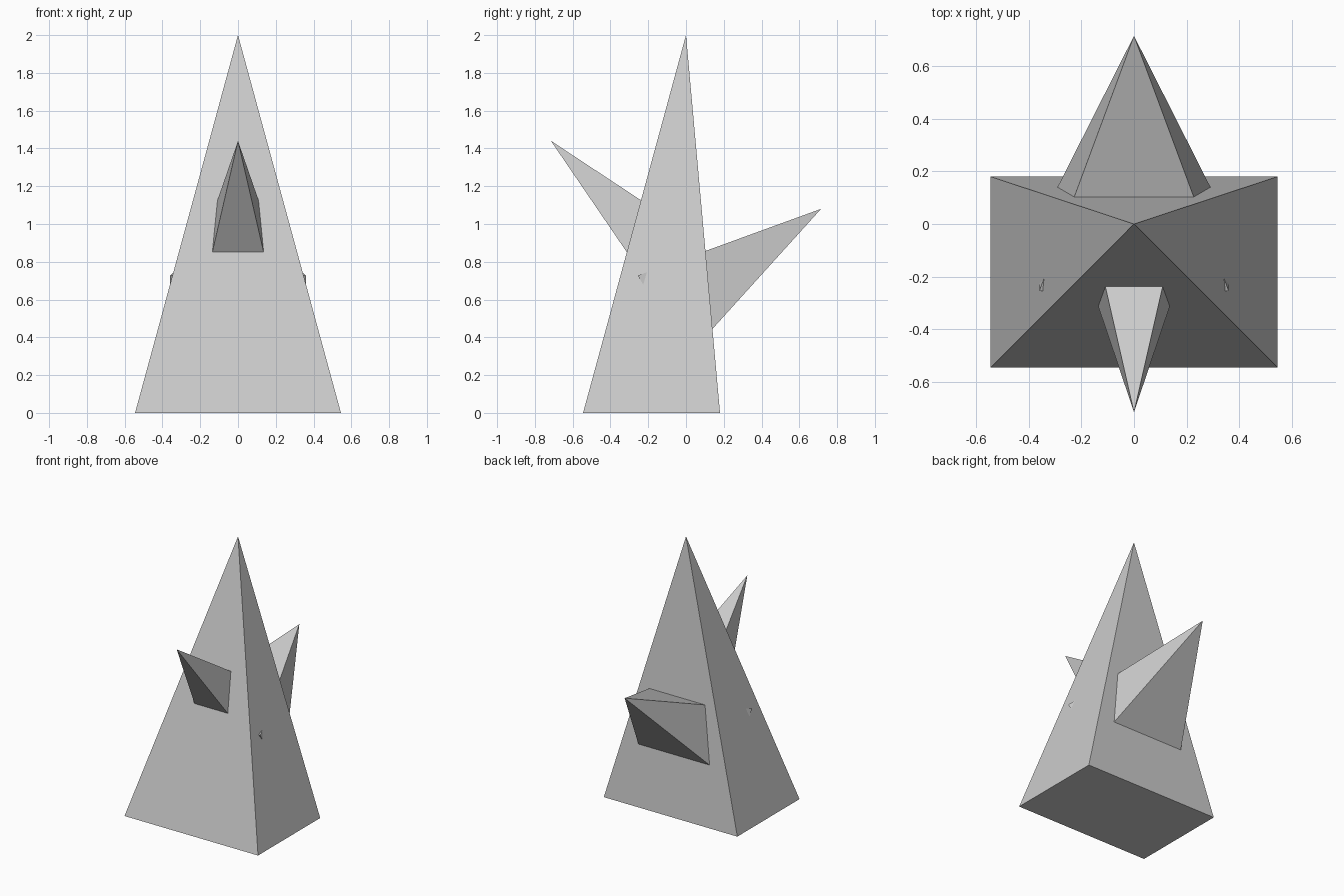
import bpy
import bmesh
from mathutils import Vector

if "Cube" in bpy.data.objects:
    bpy.data.objects.remove(bpy.data.objects["Cube"])


def pyramid(name, apex, half_width, edge_a, edge_b):
    """Four-sided pyramid; base edges run across x at the (y, z) points edge_a and edge_b."""
    bm = bmesh.new()
    corners = [(-half_width, *edge_a), (half_width, *edge_a),
               (half_width, *edge_b), (-half_width, *edge_b)]
    base = [bm.verts.new(c) for c in corners]
    tip = bm.verts.new(Vector(apex))
    bm.faces.new(base)
    for i in range(4):
        bm.faces.new((base[i], base[(i + 1) % 4], tip))
    bmesh.ops.recalc_face_normals(bm, faces=bm.faces)
    mesh = bpy.data.meshes.new(name)
    bm.to_mesh(mesh)
    bm.free()
    obj = bpy.data.objects.new(name, mesh)
    bpy.context.collection.objects.link(obj)
    return obj


# Tall main body with its tip set towards the back
pyramid("main_spire", (0, 0, 2), 0.545, (-0.545, 0), (0.18, 0))

# Narrow spike rising out of the front face
pyramid("front_spike", (0, -0.715, 1.44), 0.18, (-0.183, 0.66), (0.074, 0.92))

# Broad spike out of the back; its upper base corners just poke through the sides
pyramid("back_spike", (0, 0.715, 1.08), 0.36, (-0.255, 0.727), (0.003, 0.293))
